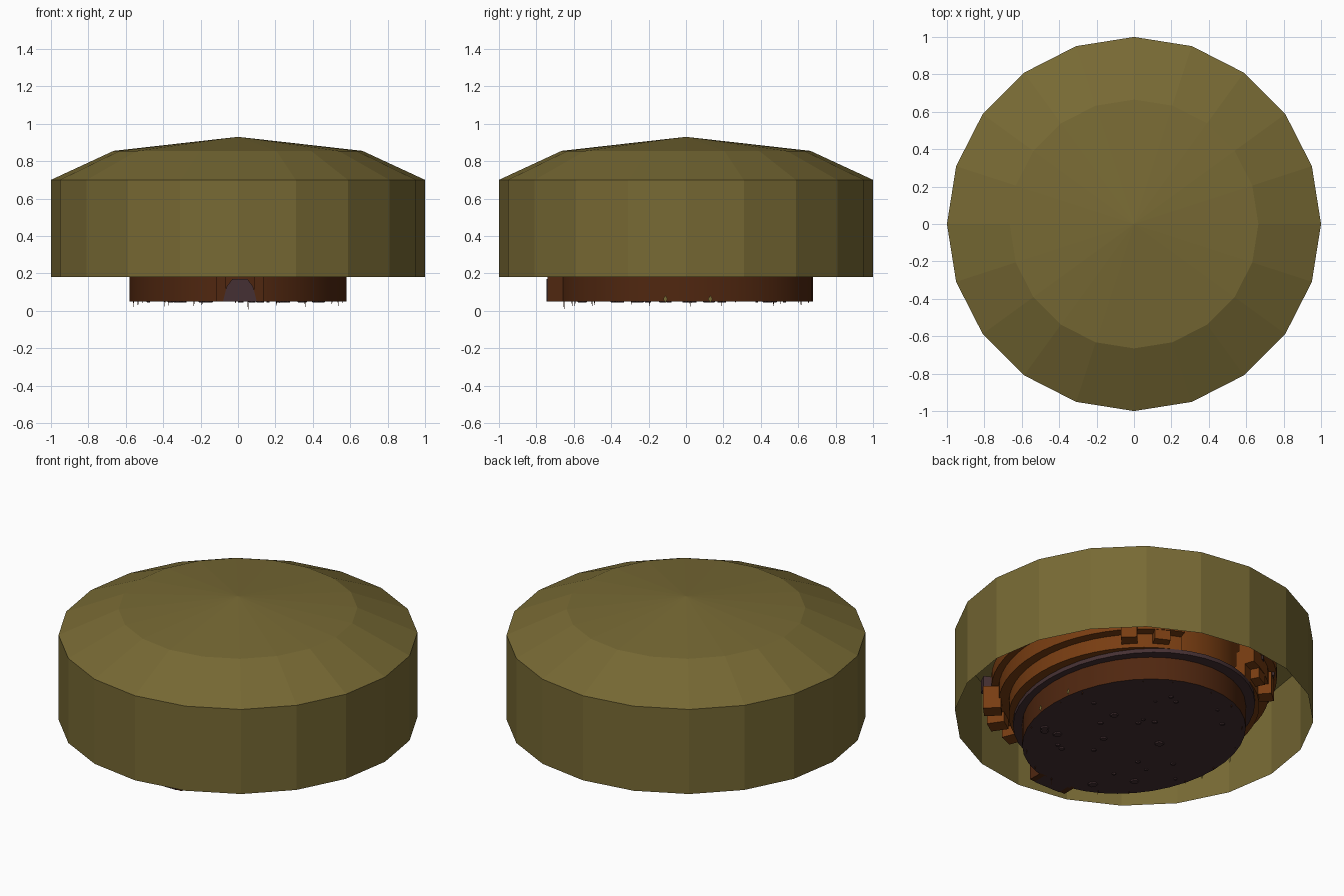
import bpy, bmesh, math, random
from mathutils import Matrix, Vector

random.seed(4)
cube = bpy.data.objects.get("Cube")
if cube:
    bpy.data.objects.remove(cube)


def material(name, rgb):
    m = bpy.data.materials.new(name)
    m.use_nodes = True
    m.diffuse_color = (*rgb, 1)
    m.node_tree.nodes["Principled BSDF"].inputs["Base Color"].default_value = (*rgb, 1)
    return m


OLIVE = material("olive", (0.185, 0.142, 0.034))
DARK_BROWN = material("dark brown", (0.08, 0.02, 0.005))
BROWN = material("warm brown", (0.19, 0.047, 0.006))
PURPLE = material("dusky purple", (0.06, 0.03, 0.033))


def finish(name, bm, mats, smooth=False):
    mesh = bpy.data.meshes.new(name)
    bm.to_mesh(mesh)
    bm.free()
    for m in mats:
        mesh.materials.append(m)
    ob = bpy.data.objects.new(name, mesh)
    bpy.context.collection.objects.link(ob)
    if smooth:
        bpy.ops.object.select_all(action='DESELECT')
        ob.select_set(True)
        bpy.context.view_layer.objects.active = ob
        bpy.ops.object.shade_smooth_by_angle(angle=math.radians(30))
    return ob


def sweep(name, profile, mats, sides, start=0, end=360, sy=1, closed=False, smooth=False):
    """Turn an (r, z) profile about z; partial sweeps get end caps."""
    bm = bmesh.new()
    full = end - start == 360
    rows = []
    for i in range(sides if full else sides + 1):
        a = math.radians(start + (end - start) * i / sides)
        rows.append([bm.verts.new((r * math.cos(a), r * sy * math.sin(a), z)) for r, z in profile])
    n = len(profile)
    for i in range(sides):
        p, q = rows[i], rows[(i + 1) % len(rows)]
        for j in range(n if closed else n - 1):
            k = (j + 1) % n
            bm.faces.new((p[j], q[j], q[k], p[k]))
    if closed and not full:
        bm.faces.new(rows[0])
        bm.faces.new(rows[-1][::-1])
    bmesh.ops.remove_doubles(bm, verts=bm.verts, dist=1e-5)
    bmesh.ops.recalc_face_normals(bm, faces=bm.faces)
    # Horizontal faces use the second colour
    if len(mats) > 1:
        for f in bm.faces:
            f.material_index = int(abs(f.normal.z) > 0.9)
    return finish(name, bm, mats, smooth)


def box(bm, loc, size, turn=0, index=0):
    mat = Matrix.Translation(loc) @ Matrix.Rotation(turn, 4, 'Z') @ Matrix.Diagonal((*size, 1))
    verts = bmesh.ops.create_cube(bm, size=1, matrix=mat)["verts"]
    for f in {f for v in verts for f in v.link_faces}:
        f.material_index = index


# Faceted outer cover, open underneath
sweep("outer_cover", [(1, 0.18), (1, 0.70), (0.665, 0.855), (0, 0.93)], [OLIVE], 20)

# Oval base with a dark floor, and the wider deck on top of it
sweep("base_drum", [(0, 0.05), (0.58, 0.05), (0.58, 0.19), (0, 0.19)],
      [DARK_BROWN, PURPLE], 40, sy=1.17, smooth=True)
sweep("upper_deck", [(0, 0.19), (0.62, 0.19), (0.62, 0.215), (0, 0.215)],
      [PURPLE], 40, sy=1.2, smooth=True)
sweep("inner_body", [(0.56, 0.21), (0.56, 0.56), (0, 0.66)], [BROWN], 40, sy=1.15, smooth=True)

# Stepped curved walls on both sides, with gaps at front and back
wall_bands = [("lower_wall", 0.60, 0.675, 0.215, 0.30),
              ("middle_wall", 0.62, 0.73, 0.30, 0.39),
              ("upper_wall", 0.64, 0.77, 0.39, 0.46)]
for side, first in (("left", -70), ("right", 110)):
    for name, inner, outer, low, high in wall_bands:
        sweep(f"{side}_{name}", [(inner, low), (outer, low), (outer, high), (inner, high)],
              [BROWN], 24, first, first + 140, sy=1.08, closed=True, smooth=True)

# Rough blocks at the ends of the walls
bm = bmesh.new()
for s in (-1, 1):
    for deg, r in ((-68, 0.76), (-56, 0.79), (-44, 0.79), (62, 0.72), (48, 0.73)):
        a = math.radians(deg)
        x, y = s * r * math.cos(a), r * math.sin(a)
        turn = math.atan2(y, x)
        box(bm, (x, y, 0.31), (0.10, 0.09, 0.14), turn)
        box(bm, (x * 1.03, y * 1.03, 0.41), (0.07, 0.06, 0.08), turn + 0.3, 1)
finish("wall_blocks", bm, [BROWN, PURPLE])

# Tapered doorway at the front with a post on each side
bm = bmesh.new()
outline = [(-0.08, 0.05), (0.10, 0.05), (0.08, 0.13), (0.05, 0.17), (-0.03, 0.17), (-0.06, 0.13)]
front = [bm.verts.new((x, -0.745, z)) for x, z in outline]
face = bm.faces.new(front)
face.normal_update()
out = bmesh.ops.extrude_face_region(bm, geom=[face])["geom"]
bmesh.ops.translate(bm, vec=(0, 0.09, 0), verts=[v for v in out if isinstance(v, bmesh.types.BMVert)])
bmesh.ops.recalc_face_normals(bm, faces=bm.faces)
for x in (-0.09, 0.11):
    box(bm, (x, -0.695, 0.115), (0.05, 0.09, 0.13), 0, 1)
finish("front_doorway", bm, [PURPLE, DARK_BROWN])

# Flat pebbles under the floor
bm = bmesh.new()
for i in range(26):
    a, r = random.uniform(0, math.tau), 0.54 * math.sqrt(random.random())
    size = random.uniform(0.008, 0.03)
    bmesh.ops.create_cone(bm, cap_ends=True, segments=7, radius1=size * 0.8, radius2=size, depth=0.008,
                          matrix=Matrix.Translation((r * math.cos(a), 1.15 * r * math.sin(a), 0.047)))
finish("floor_pebbles", bm, [PURPLE])

# Thin roots hanging from the rim, the longest touching the ground
bm = bmesh.new()
for i in range(16):
    a = math.tau * i / 16 + random.uniform(-0.1, 0.1)
    tip = 0.0 if i == 12 else random.uniform(0.02, 0.042)
    bmesh.ops.create_cone(bm, segments=4, radius1=0.0005, radius2=0.004, depth=0.06 - tip,
                          matrix=Matrix.Translation((0.56 * math.cos(a), 0.655 * math.sin(a), (0.06 + tip) / 2)))
finish("hanging_roots", bm, [DARK_BROWN])

# Small leaves on the base rim
bm = bmesh.new()
for y in (-0.11, 0.13):
    for s in (-1, 1):
        pts = [(0, -0.02), (0.012, 0), (0, 0.02), (-0.012, 0)]
        bm.faces.new([bm.verts.new((s * 0.588, y + dy, 0.063 + dz)) for dy, dz in pts])
finish("rim_leaves", bm, [OLIVE])
